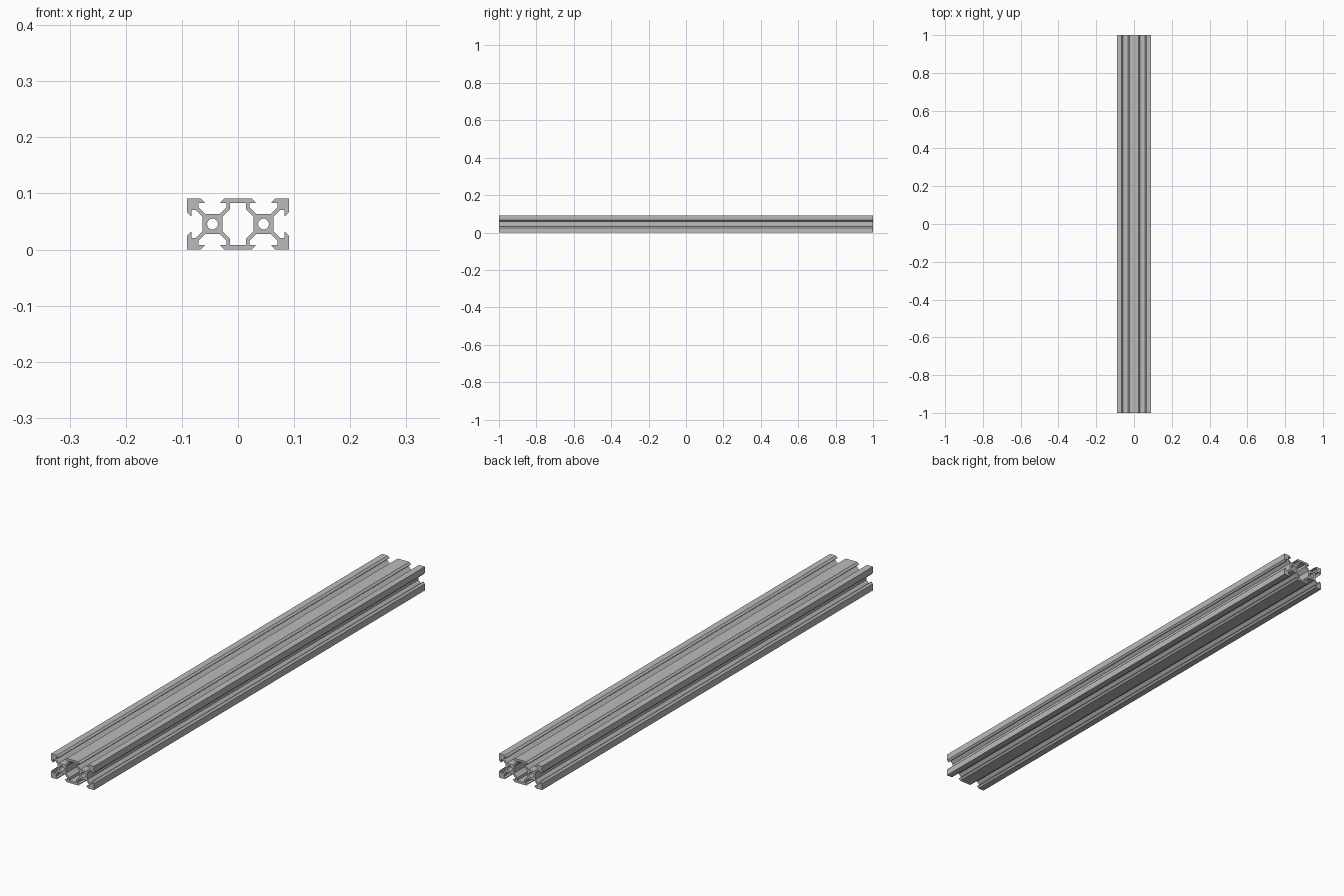
import bpy
import bmesh
import math

cube = bpy.data.objects.get("Cube")
if cube:
    bpy.data.objects.remove(cube, do_unlink=True)

UNIT = 2 / 440      # one millimetre of the 440 mm long rail
CELL = 10           # half of a 20 mm cell
BORE = 2.1

aluminium = bpy.data.materials.new("aluminium grey")
aluminium.use_nodes = True
grey = (0.5, 0.5, 0.5, 1)
aluminium.diffuse_color = grey
aluminium.node_tree.nodes["Principled BSDF"].inputs["Base Color"].default_value = grey

# Half of one V-slot, from the outer face inward to the core
slot = [(4.58, 10), (3.1, 8.52), (3.1, 8.2), (5.5, 8.2), (5.5, 6.56), (2.84, 3.9)]


def mirror_quarter(quarter):
    """Close a clockwise upper-right quarter outline over both axes."""
    lower = [(x, -y) for x, y in reversed(quarter)]
    right = quarter + lower
    return right + [(-x, y) for x, y in reversed(right)]


def add_loop(curve, points):
    spline = curve.splines.new("POLY")
    spline.points.add(len(points) - 1)
    for point, (x, y) in zip(spline.points, points):
        point.co = (x * UNIT, y * UNIT, 0, 1)
    spline.use_cyclic_u = True


def circle(cx, radius, sides=32):
    angles = [2 * math.pi * i / sides for i in range(sides)]
    return [(cx + radius * math.cos(a), radius * math.sin(a)) for a in angles]


# Outer outline: top slot, corner, side slot
quarter = [(CELL - x, y) for x, y in slot]
quarter += [(CELL + x, y) for x, y in reversed(slot)]
quarter += [(2 * CELL, CELL)]
quarter += [(CELL + y, x) for x, y in slot]

# Central hollow between the two cores
hollow = [(3.1, 8.2), (3.1, 5.84), (6.1, 2.84)]

profile = bpy.data.curves.new("rail_profile", "CURVE")
profile.dimensions = "2D"
profile.fill_mode = "BOTH"
profile.extrude = 1
add_loop(profile, mirror_quarter(quarter))
add_loop(profile, mirror_quarter(hollow))
for side in (-1, 1):
    add_loop(profile, circle(side * CELL, BORE))

# Turn the extruded profile into a welded mesh lying along y
helper = bpy.data.objects.new("rail_profile", profile)
bpy.context.collection.objects.link(helper)
graph = bpy.context.evaluated_depsgraph_get()
mesh = bpy.data.meshes.new_from_object(helper.evaluated_get(graph))
bpy.data.objects.remove(helper, do_unlink=True)

bm = bmesh.new()
bm.from_mesh(mesh)
bmesh.ops.remove_doubles(bm, verts=bm.verts, dist=0.00001)
bmesh.ops.recalc_face_normals(bm, faces=bm.faces)
bm.to_mesh(mesh)
bm.free()
mesh.materials.clear()
mesh.materials.append(aluminium)

rail = bpy.data.objects.new("slotted_rail", mesh)
bpy.context.collection.objects.link(rail)
rail.rotation_euler.x = math.pi / 2
rail.location.z = CELL * UNIT

# Smooth bores, crisp edges elsewhere
bpy.ops.object.select_all(action="DESELECT")
rail.select_set(True)
bpy.context.view_layer.objects.active = rail
bpy.ops.object.shade_smooth_by_angle(angle=math.radians(30))
